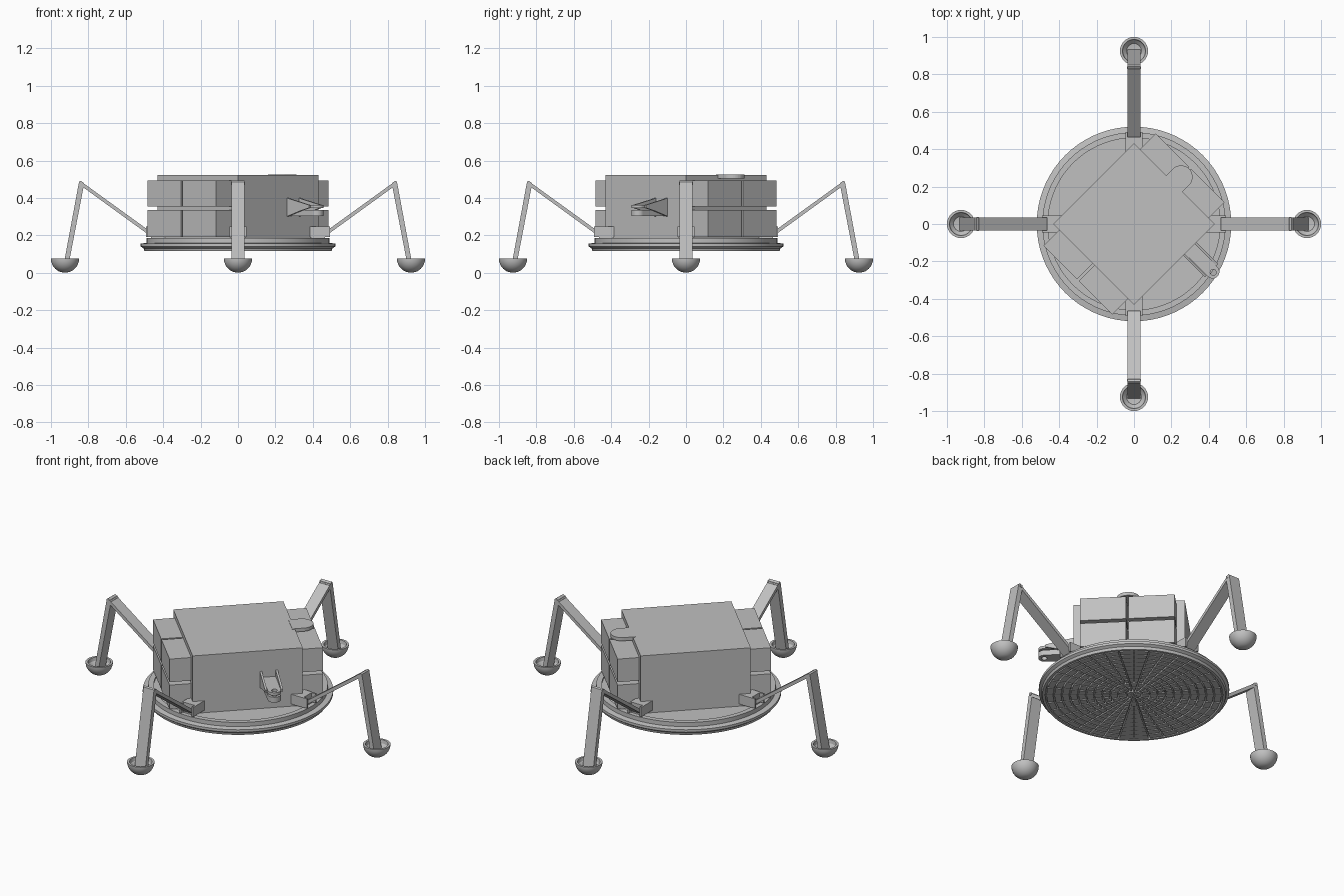
import bpy, bmesh
from math import pi, sin, cos, radians
from mathutils import Matrix, Vector

cube = bpy.data.objects.get("Cube")
if cube:
    bpy.data.objects.remove(cube, do_unlink=True)

grey = bpy.data.materials.new("light_grey")
grey.use_nodes = True
colour = (0.53, 0.53, 0.53, 1)
grey.diffuse_color = colour
grey.node_tree.nodes["Principled BSDF"].inputs["Base Color"].default_value = colour


def finish(name, bm, matrix=Matrix(), smooth=False):
    bmesh.ops.recalc_face_normals(bm, faces=bm.faces[:])
    mesh = bpy.data.meshes.new(name)
    bm.to_mesh(mesh)
    bm.free()
    mesh.materials.append(grey)
    obj = bpy.data.objects.new(name, mesh)
    bpy.context.collection.objects.link(obj)
    obj.matrix_world = matrix
    if smooth:
        bpy.ops.object.select_all(action="DESELECT")
        obj.select_set(True)
        bpy.context.view_layer.objects.active = obj
        bpy.ops.object.shade_smooth_by_angle(angle=radians(30))
    return obj


def add_loop(bm, points):
    verts = [bm.verts.new(p) for p in points]
    return [bm.edges.new((verts[i - 1], verts[i])) for i in range(len(verts))]


def add_prism(bm, points, offset, hole=None):
    """Fill a flat outline, with an optional hole, and push it along offset."""
    edges = add_loop(bm, points)
    if hole:
        edges += add_loop(bm, hole)
        new = bmesh.ops.triangle_fill(bm, edges=edges, use_beauty=True)["geom"]
        faces = [g for g in new if isinstance(g, bmesh.types.BMFace)]
    else:
        faces = bmesh.ops.contextual_create(bm, geom=edges)["faces"]
    ext = bmesh.ops.extrude_face_region(bm, geom=faces, use_keep_orig=True)["geom"]
    bmesh.ops.translate(bm, vec=Vector(offset),
                        verts=[g for g in ext if isinstance(g, bmesh.types.BMVert)])


def side_prism(name, profile, y0, y1, matrix):
    bm = bmesh.new()
    add_prism(bm, [(x, y0, z) for x, z in profile], (0, y1 - y0, 0))
    return finish(name, bm, matrix)


def box(name, x0, x1, y0, y1, z0, z1, matrix):
    return side_prism(name, [(x0, z0), (x1, z0), (x1, z1), (x0, z1)], y0, y1, matrix)


def lathe(name, profile, steps, matrix=Matrix()):
    bm = bmesh.new()
    verts = [bm.verts.new((r, 0, z)) for r, z in profile]
    edges = [bm.edges.new(pair) for pair in zip(verts, verts[1:])]
    bmesh.ops.spin(bm, geom=verts + edges, cent=(0, 0, 0), axis=(0, 0, 1),
                   angle=2 * pi, steps=steps)
    bmesh.ops.remove_doubles(bm, verts=bm.verts[:], dist=0.0001)
    return finish(name, bm, matrix, smooth=True)


def arc(cx, cy, r, a0, a1, n, z):
    return [(cx + r * cos(a0 + (a1 - a0) * i / n),
             cy + r * sin(a0 + (a1 - a0) * i / n), z) for i in range(n + 1)]


def turn(degrees):
    return Matrix.Rotation(radians(degrees), 4, "Z")


# Round base with a stepped rim
lathe("base_disc", [(0, .175), (.46, .175), (.46, .185), (.49, .185), (.49, .16),
                    (.52, .155), (.52, .14), (.505, .13), (.5, .115), (.485, .115),
                    (.485, .135), (0, .135)], 72)

# Underside tiles: rings of wedges with grooves between
bm = bmesh.new()
rings, gap, reach = 11, .004, .482
for ring in range(rings):
    inner = reach * ring / rings + gap
    outer = reach * (ring + 1) / rings - gap
    count = 36 if ring > 2 else 18 if ring else 6
    for k in range(count):
        a0, a1 = 2 * pi * k / count, 2 * pi * (k + 1) / count
        pts = []
        for r, a, s in ((inner, a0, 1), (outer, a0, 1), (outer, a1, -1), (inner, a1, -1)):
            a += s * min(gap / r, (a1 - a0) * .35)
            pts.append((r * cos(a), r * sin(a), .115))
        add_prism(bm, pts, (0, 0, .021))
finish("underside_tiles", bm)

# Square body turned to stand on its corner
diagonal = turn(45)
box("body", -.305, .305, -.305, .305, .17, .522, diagonal)

# Four blocks on each of two opposite sides
for side, angle in (("back", 45), ("front", 225)):
    for row, (z0, z1) in (("lower", (.19, .335)), ("upper", (.353, .492))):
        for col, (y0, y1) in (("a", (-.26, -.006)), ("b", (.006, .26))):
            box(f"{side}_{row}_block_{col}", .3, .425, y0, y1, z0, z1, turn(angle))

# Rounded tab on the roof edge
bm = bmesh.new()
tab = [(.29, -.062, .505)] + arc(.355, 0, .062, -pi / 2, pi / 2, 20, .505) + [(.29, .062, .505)]
add_prism(bm, tab, (0, 0, .02))
finish("roof_tab", bm, diagonal)

# Coupling: two tapered cheeks holding a pair of pierced tongues
mount = turn(-45) @ Matrix.Translation((0, .117, 0))
for name, y in (("coupling_cheek_a", -.05), ("coupling_cheek_b", .038)):
    side_prism(name, [(.3, .3), (.4, .33), (.47, .347), (.47, .362), (.3, .4)],
               y, y + .012, mount)
for name, z, thick in (("upper_tongue", .345, .017), ("lower_tongue", .303, .032)):
    bm = bmesh.new()
    outline = [(.3, -.038, z)] + arc(.478, 0, .036, -pi / 2, pi / 2, 16, z) + [(.3, .038, z)]
    add_prism(bm, outline, (0, 0, thick), arc(.482, 0, .016, 0, 2 * pi * 15 / 16, 15, z))
    finish(name, bm, mount)

# Four legs with hinge, upper arm, lower arm and bowl foot
foot = [(0, 0)] + [(.075 * sin(a), .075 - .075 * cos(a))
                   for a in [radians(d) for d in range(18, 91, 8)]]
foot += [(.075, .075), (.062, .075), (.058, .055), (.04, .036), (0, .03)]
for name, angle in (("left", 0), ("back", 90), ("right", 180), ("front", 270)):
    m = turn(angle)
    box(f"{name}_hinge_block", .385, .465, -.04, .04, .185, .247, m)
    for tag, y in (("a", -.046), ("b", .036)):
        box(f"{name}_hinge_cheek_{tag}", .385, .492, y, y + .01, .19, .247, m)
    side_prism(f"{name}_upper_leg", [(.46, .19), (.835, .462), (.842, .49), (.46, .214)],
               -.035, .035, m)
    side_prism(f"{name}_lower_leg", [(.822, .478), (.842, .492), (.85, .486),
                                     (.934, .032), (.908, .032)], -.035, .035, m)
    lathe(f"{name}_foot", foot, 32, m @ Matrix.Translation((.925, 0, 0)))
    # Knee pin
    box(f"{name}_knee_pin", .828, .842, -.038, .038, .47, .484, m)
